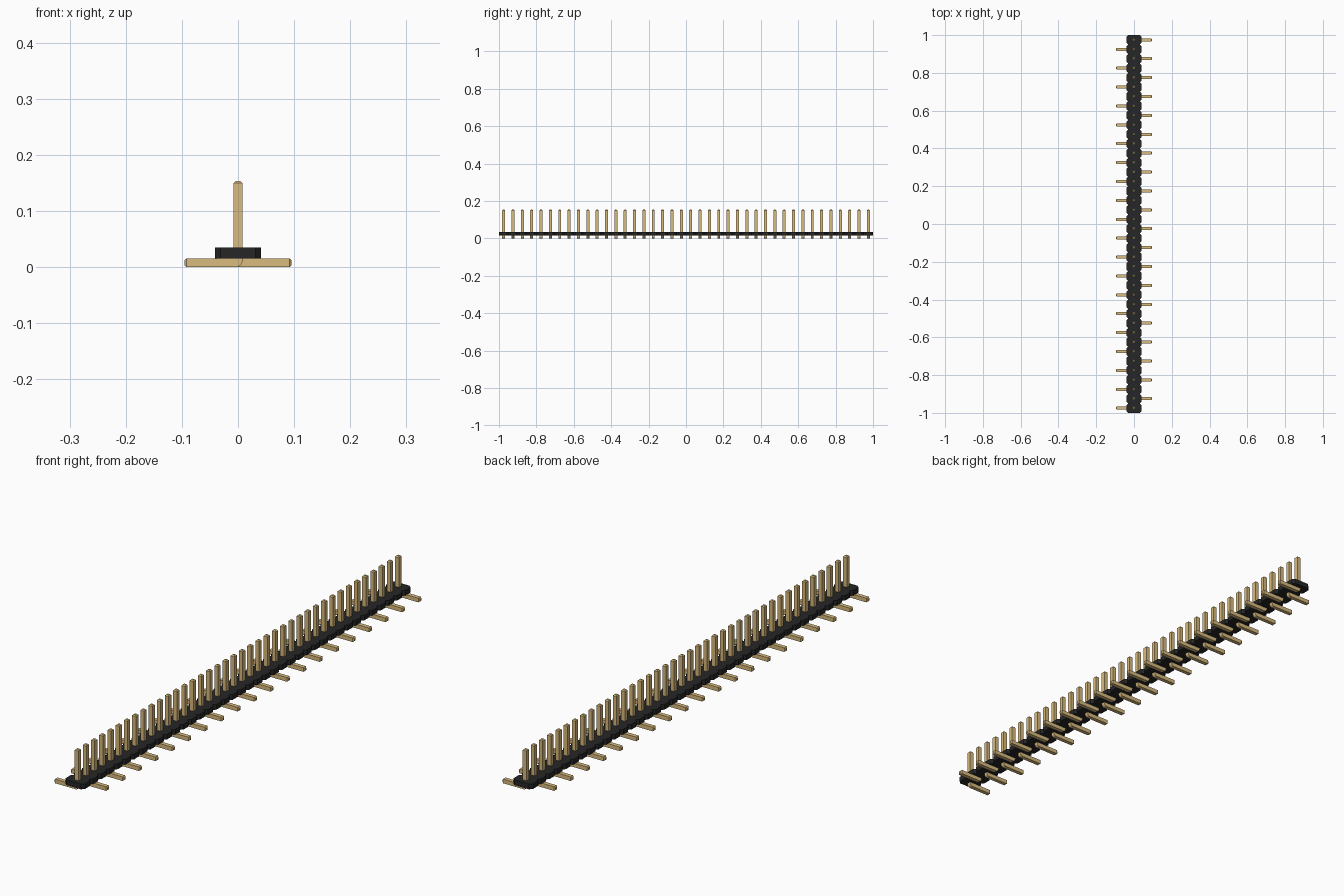
import bpy, bmesh, math

cube = bpy.data.objects.get("Cube")
if cube:
    bpy.data.objects.remove(cube, do_unlink=True)

COUNT = 40
PITCH = 2 / COUNT
BODY_HALF, BODY_CUT = 0.041, 0.01
BODY_LOW, BODY_HIGH = 0.0155, 0.0355
PIN_HALF, PIN_TAPER = 0.0079, 0.004
PIN_TOP, LEAD_REACH, BEND = 0.154, 0.0955, 0.0118


def material(name, colour):
    mat = bpy.data.materials.new(name)
    mat.use_nodes = True
    mat.diffuse_color = (*colour, 1)
    bsdf = mat.node_tree.nodes["Principled BSDF"]
    bsdf.inputs["Base Color"].default_value = (*colour, 1)
    return mat


def finish(bm, name, mat):
    bmesh.ops.recalc_face_normals(bm, faces=bm.faces)
    mesh = bpy.data.meshes.new(name)
    bm.to_mesh(mesh)
    bm.free()
    mesh.materials.append(mat)
    return mesh


def place(mesh, name, y=0):
    obj = bpy.data.objects.new(name, mesh)
    obj.location.y = y
    bpy.context.collection.objects.link(obj)


black = material("black plastic", (0.02, 0.019, 0.019))
gold = material("gold metal", (0.70, 0.50, 0.21))


# Housing: one outline with a cut corner at both ends of every segment
def body_mesh():
    side = []
    for i in range(COUNT):
        y0 = -1 + i * PITCH
        y1 = y0 + PITCH
        if i == 0:
            side.append((BODY_HALF - BODY_CUT, y0))
        side += [(BODY_HALF, y0 + BODY_CUT), (BODY_HALF, y1 - BODY_CUT),
                 (BODY_HALF - BODY_CUT, y1)]
    outline = side + [(-x, y) for x, y in reversed(side)]
    bm = bmesh.new()
    face = bm.faces.new([bm.verts.new((x, y, BODY_LOW)) for x, y in outline])
    top = bmesh.ops.extrude_face_region(bm, geom=[face], use_keep_orig=True)
    verts = [v for v in top["geom"] if isinstance(v, bmesh.types.BMVert)]
    bmesh.ops.translate(bm, verts=verts, vec=(0, 0, BODY_HIGH - BODY_LOW))
    return finish(bm, "housing", black)


# Pin: square bar with tapered ends, bent at the foot towards one side
def pin_mesh(side):
    h, c = PIN_HALF, PIN_TAPER
    # Each ring: outer point, inner point, half width along y
    rings = [((h - c, PIN_TOP), (c - h, PIN_TOP), h - c),
             ((h, PIN_TOP - c), (-h, PIN_TOP - c), h)]
    for k in range(7):
        a = math.radians(15 * k)
        outer = (h - BEND + BEND * math.cos(a), BEND - BEND * math.sin(a))
        rings.append((outer, (-h, 2 * h), h))
    rings += [((c - LEAD_REACH, 0), (c - LEAD_REACH, 2 * h), h),
              ((-LEAD_REACH, c), (-LEAD_REACH, 2 * h - c), h - c)]
    bm = bmesh.new()
    loops = []
    for (ox, oz), (ix, iz), w in rings:
        corners = [(ox, -w, oz), (ox, w, oz), (ix, w, iz), (ix, -w, iz)]
        loops.append([bm.verts.new((-side * x, y, z)) for x, y, z in corners])
    for a, b in zip(loops, loops[1:]):
        for j in range(4):
            n = (j + 1) % 4
            bm.faces.new((a[j], a[n], b[n], b[j]))
    bm.faces.new(loops[0])
    bm.faces.new(loops[-1])
    bmesh.ops.remove_doubles(bm, verts=bm.verts, dist=0.0001)
    return finish(bm, "bent_pin", gold)


place(body_mesh(), "housing")

# Leads alternate: the front pin points right, the next left, and so on
pins = [pin_mesh(-1), pin_mesh(1)]
for i in range(COUNT):
    place(pins[i % 2], f"pin_{i + 1:02d}", -1 + (i + 0.5) * PITCH)
